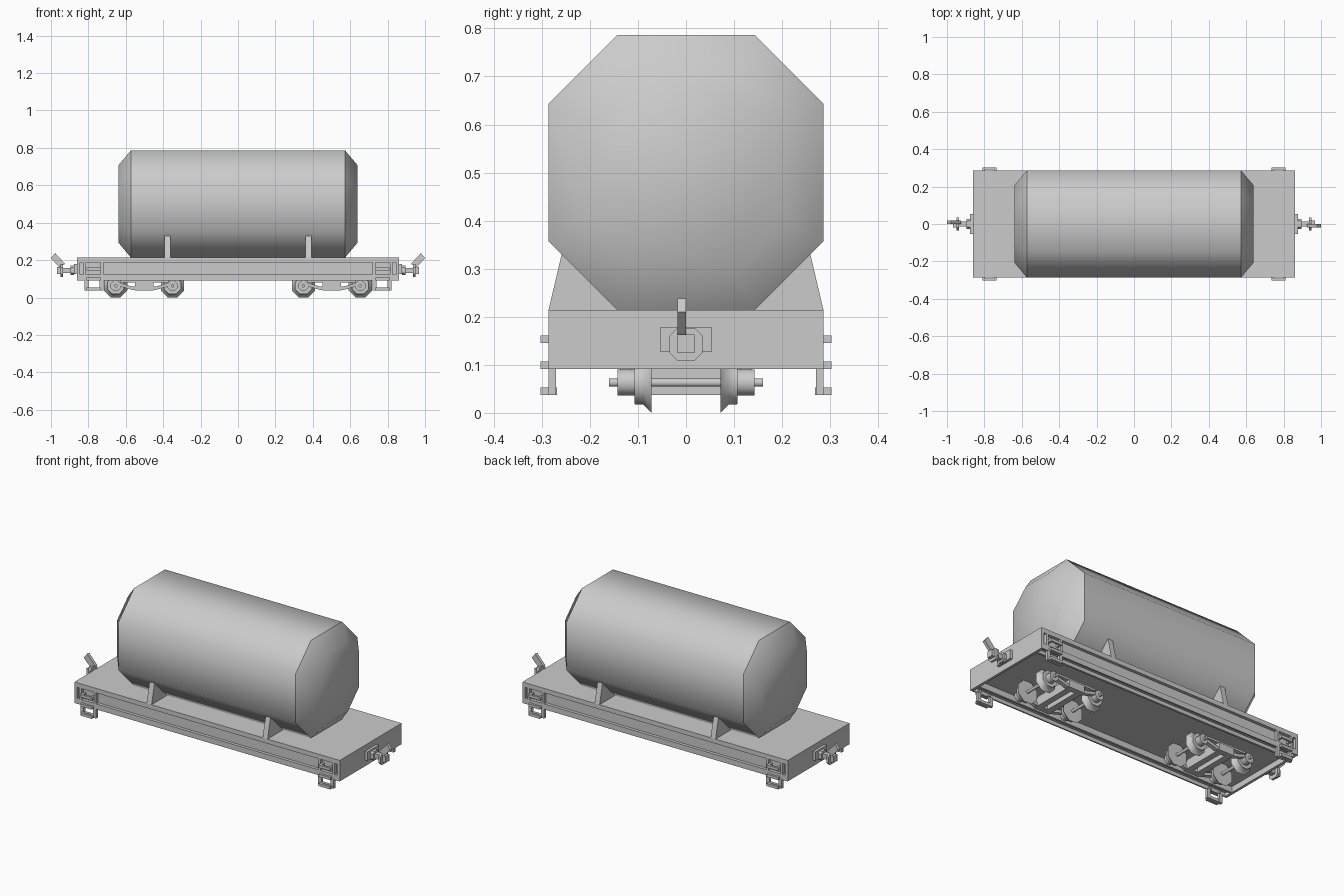
import bpy, bmesh, math

cube = bpy.data.objects.get("Cube")
if cube:
    bpy.data.objects.remove(cube, do_unlink=True)

GREY = (0.6, 0.6, 0.6, 1.0)
mat = bpy.data.materials.new("plain grey")
mat.use_nodes = True
mat.diffuse_color = GREY
bsdf = next(n for n in mat.node_tree.nodes if n.type == 'BSDF_PRINCIPLED')
bsdf.inputs["Base Color"].default_value = GREY


def loft(name, sections, m=(1, 1), smooth=None):
    """Skin matching closed sections, cap both ends, mirror by signs m."""
    bm = bmesh.new()
    rings = [[bm.verts.new((x * m[0], y * m[1], z)) for x, y, z in s] for s in sections]
    for a, b in zip(rings, rings[1:]):
        for i in range(len(a)):
            j = (i + 1) % len(a)
            bm.faces.new((a[i], a[j], b[j], b[i]))
    bm.faces.new(rings[0])
    bm.faces.new(rings[-1])
    bmesh.ops.recalc_face_normals(bm, faces=bm.faces)
    mesh = bpy.data.meshes.new(name)
    bm.to_mesh(mesh)
    bm.free()
    mesh.materials.append(mat)
    ob = bpy.data.objects.new(name, mesh)
    bpy.context.collection.objects.link(ob)
    if smooth:
        bpy.ops.object.select_all(action='DESELECT')
        bpy.context.view_layer.objects.active = ob
        ob.select_set(True)
        bpy.ops.object.shade_smooth_by_angle(angle=math.radians(smooth))
    return ob


def box(name, x, y, z, m=(1, 1)):
    rect = [(x[0], y[0]), (x[1], y[0]), (x[1], y[1]), (x[0], y[1])]
    return loft(name, [[(a, b, h) for a, b in rect] for h in z], m)


def plate_xz(name, pts, y, m=(1, 1)):
    return loft(name, [[(a, d, b) for a, b in pts] for d in y], m)


def plate_yz(name, pts, x, m=(1, 1)):
    return loft(name, [[(d, a, b) for a, b in pts] for d in x], m)


def octagon(r, cut, cz):
    """Square of half width r with corners cut at +-cut."""
    return [(r, cz - cut), (r, cz + cut), (cut, cz + r), (-cut, cz + r),
            (-r, cz + cut), (-r, cz - cut), (-cut, cz - r), (cut, cz - r)]


def turned(name, profile, cx, cz, sy, sides=8, smooth=50):
    """Solid turned about an axle along y; profile holds (y, apothem)."""
    rings = []
    for y, r in profile:
        R = r / math.cos(math.pi / sides)
        angles = [(i + 0.5) * math.tau / sides for i in range(sides)]
        rings.append([(cx + R * math.cos(t), y, cz + R * math.sin(t)) for t in angles])
    return loft(name, rings, (1, sy), smooth)


# Tank with bevelled ends
W, TOP, SILL, SHELF, LOW = 0.286, 0.214, 0.187, 0.112, 0.091
tank = []
for x, k in ((-0.64, 0.72), (-0.573, 1), (0.573, 1), (0.64, 0.72)):
    tank.append([(x, y, z) for y, z in octagon(W * k, W * k / 2, 0.5)])
loft("tank", tank, smooth=47)

# Deck, floor and end beams
box("deck", (-0.86, 0.86), (-W, W), (SILL, TOP))
box("underfloor", (-0.845, 0.845), (-0.25, 0.25), (0.125, SILL))
for sx in (-1, 1):
    box("end_beam", (0.845, 0.86), (-W, W), (LOW, SILL), (sx, 1))

# Stepped side sills with inner sills, ribs, saddles and steps
for sy in (-1, 1):
    box("sill_web", (-0.845, 0.845), (0.248, 0.268), (SHELF, SILL), (1, sy))
    box("sill_shelf", (-0.845, 0.845), (0.235, W), (SHELF, 0.123), (1, sy))
    box("sill_lip", (-0.845, 0.845), (0.278, W), (LOW, SHELF), (1, sy))
    box("inner_sill", (-0.845, 0.845), (0.225, 0.237), (LOW, 0.125), (1, sy))
    for sx in (-1, 1):
        m = (sx, sy)
        for x in (0.72, 0.813):
            box("sill_rib", (x, x + 0.014), (0.268, W), (0.123, SILL), m)
        plate_yz("tank_saddle", [(W, TOP), (0.258, 0.333), (0.13, TOP)], (0.36, 0.392), m)
        for x in (0.72, 0.8):
            box("step_hanger", (x, x + 0.02), (0.27, W), (0.037, LOW), m)
        box("step_tie", (0.74, 0.8), (0.27, W), (0.037, 0.053), m)
        for z in (0.037, 0.091, 0.145):
            box("step_rung", (0.735, 0.81), (0.291, 0.303), (z, z + 0.016), m)
            for x in (0.735, 0.798):
                box("rung_bracket", (x, x + 0.012), (0.268, 0.291), (z, z + 0.016), m)

# Bogies
AXLE_Z = 0.063
for cx in (-0.502, 0.502):
    for dx in (-0.152, 0.152):
        x = cx + dx
        turned("axle", [(-0.16, 0.0085), (0.16, 0.0085)], x, AXLE_Z, 1)
        for sy in (-1, 1):
            turned("wheel", [(0.072, 0.0625), (0.088, 0.046), (0.107, 0.045)],
                   x, AXLE_Z, sy)
            turned("axle_box", [(0.107, 0.027), (0.143, 0.027)], x, AXLE_Z, sy)
    for sy in (-1, 1):
        # dipped equaliser bar between the axle boxes
        upper = [(-0.13, 0.078), (-0.06, 0.058), (0.06, 0.058), (0.13, 0.078)]
        lower = [(a, b - 0.018) for a, b in reversed(upper)]
        plate_xz("equaliser_bar", [(cx + a, b) for a, b in upper + lower], (0.113, 0.137), (1, sy))
        box("bogie_top_bar", (cx - 0.13, cx + 0.13), (0.113, 0.137), (0.081, 0.093), (1, sy))
        box("spring_block", (cx - 0.05, cx + 0.05), (0.109, 0.143), (0.037, 0.081), (1, sy))
    for dx in (-0.032, 0.032):
        box("bolster_beam", (cx + dx - 0.018, cx + dx + 0.018), (-0.115, 0.115), (0.037, 0.091))
    box("bogie_pivot", (cx - 0.04, cx + 0.04), (-0.04, 0.04), (0.07, 0.125))

# Couplers, turned half a circle from end to end
for s in (-1, 1):
    m = (s, s)
    box("coupler_mount", (0.86, 0.876), (-0.053, 0.053), (0.127, 0.179), m)
    plate_yz("coupler_collar", octagon(0.026, 0.015, 0.145), (0.876, 0.895), m)
    box("coupler_shaft", (0.895, 0.94), (-0.014, 0.014), (0.131, 0.159), m)
    plate_yz("coupler_head", octagon(0.034, 0.018, 0.143), (0.935, 0.948), m)
    box("coupler_jaw", (0.948, 0.968), (-0.018, 0.018), (0.125, 0.163), m)
    plate_xz("coupler_lever", [(0.925, 0.18), (0.978, 0.238), (1.0, 0.21), (0.955, 0.162)],
             (-0.018, 0), m)
